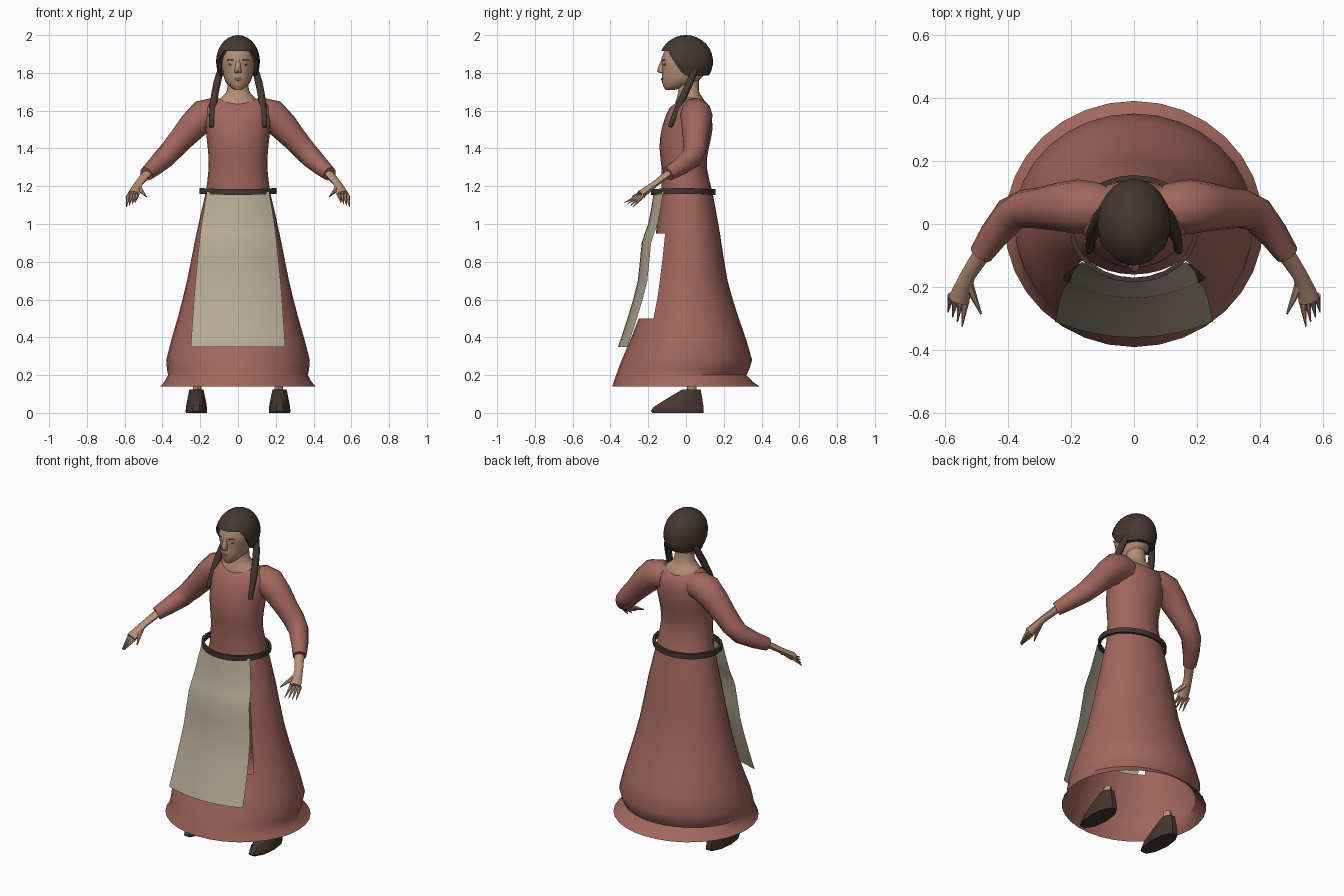
import bpy, bmesh
from math import sin, cos, acos, tau, radians
from mathutils import Vector

default_cube = bpy.data.objects.get("Cube")
if default_cube:
    bpy.data.objects.remove(default_cube, do_unlink=True)


def material(name, *colour):
    made = bpy.data.materials.new(name)
    made.use_nodes = True
    made.diffuse_color = (*colour, 1)
    shader = made.node_tree.nodes["Principled BSDF"]
    shader.inputs["Base Color"].default_value = (*colour, 1)
    return made


CLOTH = material("russet cloth", .36, .135, .11)
LINEN = material("linen", .47, .41, .3)
SKIN = material("skin", .47, .28, .19)
HAIR = material("dark brown hair", .06, .04, .03)
LEATHER = material("dark leather", .06, .037, .03)
LIP = material("lip", .27, .12, .09)


def finish(name, mesh, mat, angle=50, closed=True):
    """Turn a bmesh into a smooth-shaded object of one colour."""
    if closed:
        bmesh.ops.recalc_face_normals(mesh, faces=mesh.faces)
    data = bpy.data.meshes.new(name)
    mesh.to_mesh(data)
    mesh.free()
    data.materials.append(mat)
    part = bpy.data.objects.new(name, data)
    bpy.context.collection.objects.link(part)
    bpy.ops.object.select_all(action='DESELECT')
    part.select_set(True)
    bpy.context.view_layer.objects.active = part
    bpy.ops.object.shade_smooth_by_angle(angle=radians(angle))
    return part


def refine(keys, steps=2):
    """Add points on a smooth curve through the key values."""
    keys = [Vector(key) for key in keys]
    last = len(keys) - 1
    result = []
    for i in range(last):
        before, start, end = keys[max(i - 1, 0)], keys[i], keys[i + 1]
        after = keys[min(i + 2, last)]
        for step in range(steps):
            t = step / steps
            bend = 2 * before - 5 * start + 4 * end - after
            twist = 3 * (start - end) + after - before
            result.append(start + t / 2 * (end - before + t * (bend + t * twist)))
    return result + [keys[last]]


def bridge(rows, closed=True, caps=False):
    """Join rows of points with quads."""
    mesh = bmesh.new()
    verts = [[mesh.verts.new(point) for point in row] for row in rows]
    count = len(verts[0])
    for lower, upper in zip(verts, verts[1:]):
        for i in range(count if closed else count - 1):
            j = (i + 1) % count
            mesh.faces.new((lower[i], lower[j], upper[j], upper[i]))
    if caps:
        mesh.faces.new(verts[0][::-1])
        mesh.faces.new(verts[-1])
    bmesh.ops.remove_doubles(mesh, verts=mesh.verts, dist=.0001)
    return mesh


def oval(height, half_width, front, back, sag=0, sides=24):
    """Level oval of points; sag lowers its front and back."""
    middle, depth = (front + back) / 2, (back - front) / 2
    turns = [tau * i / sides for i in range(sides)]
    return [Vector((half_width * cos(turn), middle + depth * sin(turn),
                    height - sag * sin(turn) ** 2)) for turn in turns]


def solid(name, keys, mat, sides=16, steps=2, angle=50):
    """Capped stack of ovals: height, half width, front, back."""
    rows = [oval(*key, sides=sides) for key in refine(keys, steps)]
    return finish(name, bridge(rows, caps=True), mat, angle)


def tube(name, path, mat, side, sides=8, flat=1):
    """Tapered tube through points of x, y, z, radius, mirrored by side."""
    keys = refine(path)
    points = [Vector((key.x * side, key.y, key.z)) for key in keys]
    rows = []
    for i, point in enumerate(points):
        along = points[min(i + 1, len(points) - 1)] - points[max(i - 1, 0)]
        across = along.cross(Vector((0, 0, 1))).normalized() * keys[i].w
        over = across.cross(along.normalized()) * flat
        turns = [tau * k / sides for k in range(sides)]
        rows.append([point + across * cos(turn) + over * sin(turn) for turn in turns])
    finish(name, bridge(rows, caps=True), mat)


def plate(name, location, width, height, turn, mat):
    """Thin lens lying on the face."""
    mesh = bmesh.new()
    bmesh.ops.create_uvsphere(mesh, u_segments=10, v_segments=6, radius=1)
    bmesh.ops.scale(mesh, vec=(width, .004, height), verts=mesh.verts)
    lens = finish(name, mesh, mat)
    lens.location = location
    lens.rotation_euler.z = turn


# Skirt, open at the hem and cut away behind the apron
skirt_keys = [(.14, .41, -.39, .39), (.2, .37, -.37, .32), (.28, .38, -.34, .35),
              (.5, .32, -.25, .28), (.7, .27, -.2, .22), (.95, .22, -.16, .18),
              (1.17, .17, -.13, .14)]
skirt = bridge([oval(*key, sides=32) for key in refine(skirt_keys)])
hidden = []
for face in skirt.faces:
    centre = face.calc_center_median()
    edge = -.12 - max(0, .75 - centre.z) / 6
    if .5 < centre.z < .95 and centre.y < edge:
        hidden.append(face)
bmesh.ops.delete(skirt, geom=hidden, context='FACES')
finish("skirt", skirt, CLOTH)

# Bodice with a neckline that dips at the front and back
bodice_keys = [(1.17, .17, -.13, .14), (1.3, .155, -.13, .11), (1.4, .16, -.14, .12),
               (1.5, .17, -.13, .14), (1.62, .175, -.09, .13), (1.67, .11, -.06, .1)]
bodice = [oval(*key, sag=max(0, key[0] - 1.6) / 2) for key in refine(bodice_keys)]
finish("bodice", bridge(bodice), CLOTH)

# Neck, head and face
solid("neck", [(1.6, .12, -.06, .11), (1.65, .11, -.055, .1), (1.7, .06, -.04, .07),
               (1.8, .05, -.04, .07)], SKIN)
solid("head", [(1.71, .02, -.11, -.06), (1.75, .065, -.127, .06), (1.82, .085, -.125, .11),
               (1.88, .09, -.13, .12), (1.96, .06, -.09, .08)], SKIN, sides=20)
solid("nose", [(1.8, .015, -.135, -.11), (1.81, .018, -.154, -.11), (1.87, .01, -.13, -.11)],
      SKIN, sides=8)
plate("mouth", (0, -.128, 1.766), .024, .008, 0, LIP)

# Hair cap: columns run from the crown to a hairline that rises over the face
columns, steps = 32, 10
cap = []
for step in range(steps + 1):
    row = []
    for column in range(columns):
        turn = tau * column / columns
        rise = min(1, max(0, (-sin(turn) - .1) / .6))
        drop = acos((.13 * rise - .075) / .14) * step / steps
        row.append(Vector((.116 * sin(drop) * cos(turn), .143 * sin(drop) * sin(turn),
                           1.86 + .14 * cos(drop))))
    cap.append(row)
# tuck the rim inward against the head
cap.append([Vector((point.x * .8, point.y * .8, point.z)) for point in cap[-1]])
finish("hair", bridge(cap), HAIR)

# Apron: a wavy sheet bowed around the skirt, by height, half width and front
apron_keys = [(.35, .25, -.36), (.5, .24, -.31), (.7, .225, -.255), (.9, .205, -.235),
              (1, .193, -.2), (1.17, .165, -.17)]
apron = [[(half * t / 4, front + .05 * (t / 4) ** 2, height) for t in range(-4, 5)]
         for height, half, front in refine(apron_keys)]
finish("apron", bridge(apron, closed=False), LINEN, closed=False)

# Belt: a square band hanging loosely around the waist
belt = []
for height, inset in ((1.16, 0), (1.19, 0), (1.19, .015), (1.16, .015), (1.16, 0)):
    belt.append(oval(height, .205 - inset, inset - .185, .155 - inset, sag=.006))
finish("belt", bridge(belt), LEATHER)

# Paired parts
for side, word in ((1, "left"), (-1, "right")):
    tube(word + "_sleeve", [(.1, .05, 1.58, .075), (.18, .055, 1.575, .086),
                            (.3, .05, 1.45, .066), (.39, .03, 1.35, .057),
                            (.485, -.095, 1.265, .038)], CLOTH, side, sides=12)
    tube(word + "_forearm", [(.45, -.05, 1.3, .032), (.525, -.16, 1.215, .024),
                             (.555, -.24, 1.155, .034)], SKIN, side, flat=.7)

    # fingers fan out and taper to points
    for k in range(4):
        tube(f"{word}_finger_{k + 1}",
             [(.58 - .015 * k, -.225 - .008 * k, 1.15, .012),
              (.59 - .015 * k, -.28 - .015 * k, 1.09 + .008 * k, .002)],
             SKIN, side, sides=6)
    tube(word + "_thumb", [(.53, -.18, 1.195, .018), (.485, -.285, 1.145, .003)],
         SKIN, side, sides=6)

    tube(word + "_braid", [(.09, .05, 1.82, .016), (.11, .02, 1.75, .02),
                           (.13, -.03, 1.64, .02), (.142, -.085, 1.515, .012)],
         HAIR, side)
    plate(word + "_eye", (.038 * side, -.113, 1.845), .014, .006, .4 * side, HAIR)
    plate(word + "_brow", (.04 * side, -.118, 1.868), .021, .003, .4 * side, HAIR)

    # shoes sit under the hem with a short ankle above
    shoe = solid(word + "_shoe", [(0, .056, -.185, .1), (.03, .056, -.18, .1),
                                  (.125, .037, -.02, .08)],
                 LEATHER, sides=10, angle=35)
    shoe.location.x = .22 * side
    ankle = solid(word + "_ankle", [(.11, .022, .005, .055), (.165, .022, .005, .055)],
                  SKIN, sides=8, steps=1)
    ankle.location.x = .215 * side
